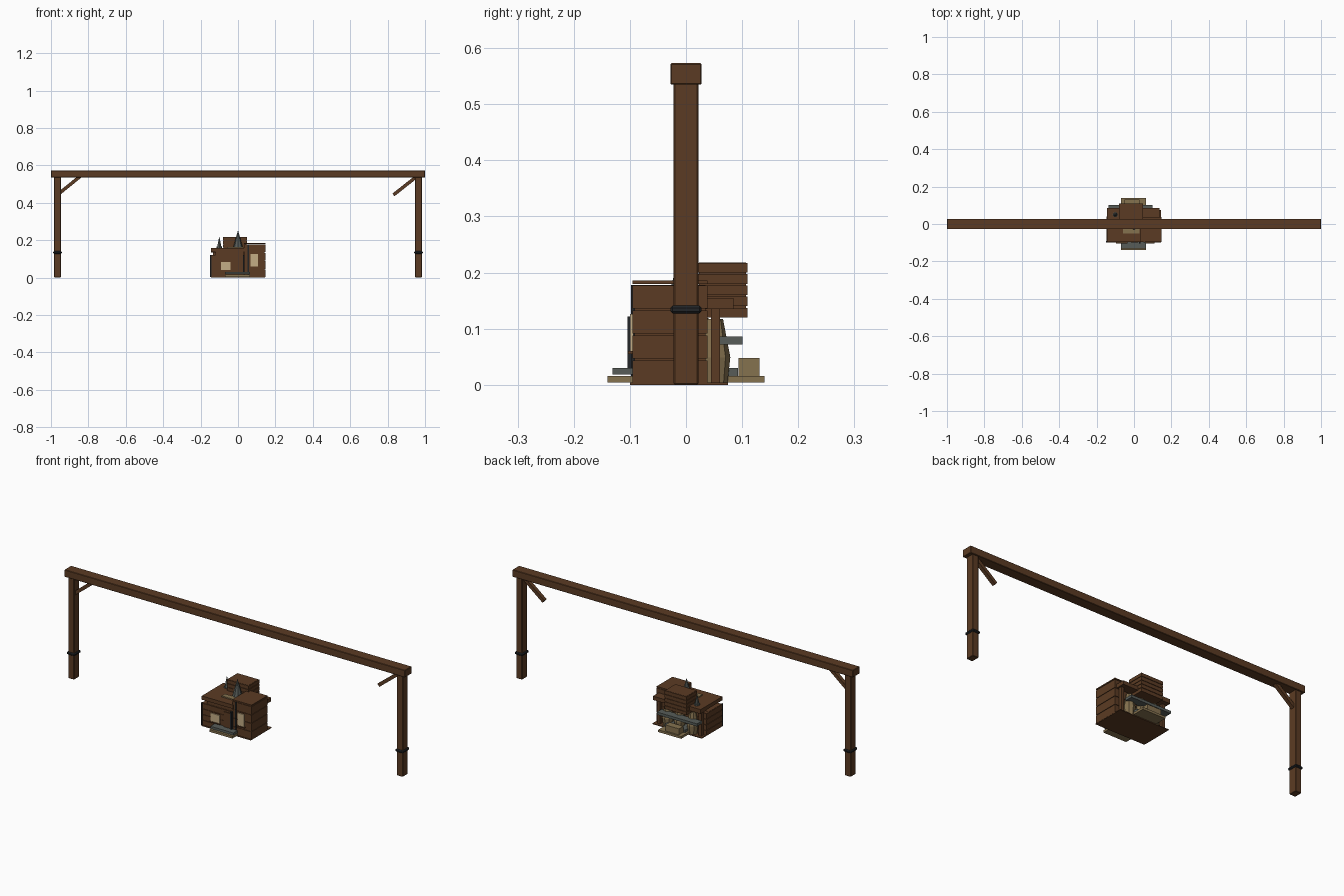
import bpy, math
from mathutils import Vector

if "Cube" in bpy.data.objects:
    bpy.data.objects.remove(bpy.data.objects["Cube"])


def mat(name, rgb):
    m = bpy.data.materials.new(name)
    m.diffuse_color = (*rgb, 1)
    m.use_nodes = True
    m.node_tree.nodes["Principled BSDF"].inputs["Base Color"].default_value = m.diffuse_color
    return m


WOOD = mat("brown wood", (0.105, 0.044, 0.017))
STONE = mat("tan stone", (0.235, 0.168, 0.078))
SLATE = mat("grey slate", (0.095, 0.108, 0.098))
IRON = mat("dark iron", (0.016, 0.018, 0.020))
PAPER = mat("pale paper", (0.55, 0.42, 0.24))


def finish(name, material):
    o = bpy.context.object
    o.name = name
    o.data.materials.append(material)
    return o


def box(name, x, y, z, material, bevel=0.0):
    """Box from (min, max) pairs."""
    bpy.ops.mesh.primitive_cube_add(size=1, location=[(a + b) / 2 for a, b in (x, y, z)])
    o = finish(name, material)
    o.scale = [b - a for a, b in (x, y, z)]
    bpy.ops.object.transform_apply(location=False, rotation=False, scale=True)
    if bevel:
        m = o.modifiers.new("bevel", "BEVEL")
        m.width, m.segments = bevel, 1
    return o


def cone(name, loc, r1, r2, h, material, sides=8):
    bpy.ops.mesh.primitive_cone_add(vertices=sides, radius1=r1, radius2=r2, depth=h,
                                    location=(loc[0], loc[1], loc[2] + h / 2))
    return finish(name, material)


def planked(name, x, y, z0, z1, rows, cap=True):
    """Hut of stacked planks with thin grooves between rows."""
    g = 0.003
    box(name + "_core", (x[0] + g, x[1] - g), (y[0] + g, y[1] - g), (z0 + .002, z1 - .002), WOOD)
    h = (z1 - z0) / rows
    for i in range(rows):
        box(f"{name}_plank_{i}", x, y, (z0 + i * h, z0 + (i + 1) * h - g), WOOD)
    if cap:
        box(name + "_roof_board", x, y, (z1, z1 + 0.006), WOOD)


# Overhead gate: beam, posts, bands and braces
box("top_beam", (-1, 1), (-0.028, 0.028), (0.535, 0.573), WOOD, 0.002)
for s, side in ((-1, "left"), (1, "right")):
    px = s * 0.965
    box(side + "_post", (px - .0175, px + .0175), (-.022, .022), (0, .54), WOOD, 0.002)
    box(side + "_band", (px - .023, px + .023), (-.028, .028), (.127, .141), IRON, 0.004)
for name, a, b in (("left_brace", (-.96, .447), (-.845, .54)),
                   ("right_brace", (.831, .442), (.955, .54))):
    d = Vector((b[0] - a[0], 0, b[1] - a[1]))
    o = box(name, (-d.length / 2, d.length / 2), (-.01, .01), (-.009, .009), WOOD)
    o.location = ((a[0] + b[0]) / 2, 0, (a[1] + b[1]) / 2)
    o.rotation_euler.y = -math.atan2(d.z, d.x)

# Base floor and stone steps
box("floor", (-.145, .145), (-.1, .075), (0, .004), WOOD)
box("stone_base", (-.07, .065), (-.14, .14), (.004, .016), STONE)
box("front_step", (-.07, .065), (-.131, -.09), (.018, .03), SLATE)
box("rear_slab", (-.06, .06), (.03, .093), (.016, .03), SLATE)
box("rear_block", (-.05, .03), (.094, .131), (.016, .048), STONE)

# Left hut
planked("left_hut", (-.148, .03), (-.095, .02), .002, .122, 4, False)
planked("left_hut_rear", (-.148, -.075), (.02, .04), .002, .122, 4, False)
box("left_hut_upper", (-.12, .03), (-.09, .03), (.12, .138), WOOD)
box("left_roof", (-.145, .04), (-.097, .085), (.138, .158), WOOD)
box("roof_hatch", (-.06, .03), (-.052, -.024), (.158, .164), STONE)

# Right hut
planked("right_hut", (.033, .146), (-.095, .038), .002, .18, 4)

# Raised rear loft on a cross plank and props
planked("rear_loft", (-.08, .048), (.02, .11), .12, .22, 5, False)
box("cross_plank", (-.145, .135), (.03, .085), (.135, .155), WOOD)
for x in (-.125, .118):
    box("plank_prop", (x - .008, x + .008), (.045, .061), (.004, .136), WOOD)
box("rear_rail", (-.135, .1), (.06, .101), (.072, .086), SLATE)

# Stone urns under the loft
for x in (-.075, 0, .07):
    cone("urn_lower", (x, .05, .004), .024, .029, .045, STONE)
    cone("urn_upper", (x, .05, .049), .029, .016, .068, STONE)

# Roof spires
cone("large_spire_base", (0, -.005, .156), .03, .026, .008, SLATE)
cone("large_spire", (0, -.005, .164), .025, .001, .086, SLATE)
cone("small_spire_base", (-.1, .05, .156), .014, .014, .01, SLATE)
cone("small_spire", (-.1, .05, .166), .011, .001, .05, SLATE)

# Paper windows with iron frames, and iron corner strips
for name, x, z in (("left", (-.092, -.04), (.04, .083)), ("right", (.066, .106), (.06, .126))):
    cx, cz = sum(x) / 2, sum(z) / 2
    box(name + "_window", x, (-.1, -.094), z, PAPER)
    box(name + "_window_sill", (x[0] - .004, x[1] + .004), (-.103, -.094), (z[0] - .005, z[0]), WOOD)
box("door_strip", (.026, .036), (-.104, -.09), (.03, .122), IRON)
box("door", (-.016, .022), (-.099, -.094), (.03, .11), WOOD)
box("left_corner_strip", (-.149, -.143), (-.098, -.09), (.004, .122), IRON)
box("right_corner_strip", (.052, .058), (-.098, -.09), (.004, .178), IRON)
